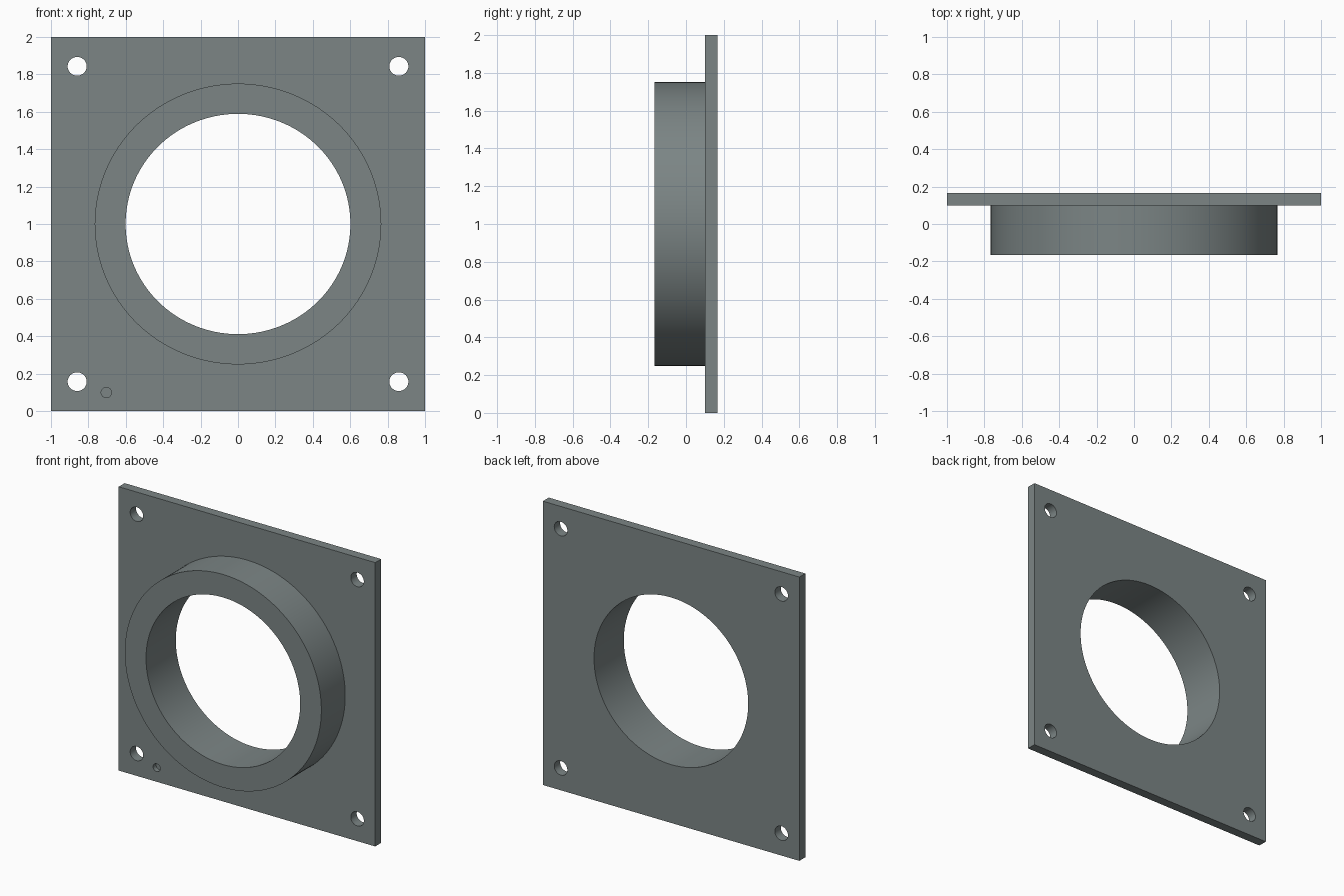
import bpy, math
from mathutils import Matrix

if "Cube" in bpy.data.objects:
    bpy.data.objects.remove(bpy.data.objects["Cube"])

BACK, PLATE_FRONT, COLLAR_FRONT = 0.166, 0.10, -0.166
CZ = 1.0
SQUASH = 0.98          # height to width ratio of the round features

grey = bpy.data.materials.new("slate grey")
grey.diffuse_color = (0.20, 0.235, 0.235, 1)
grey.use_nodes = True
grey.node_tree.nodes["Principled BSDF"].inputs["Base Color"].default_value = grey.diffuse_color


def finish(name, mesh_owner):
    mesh_owner.name = name
    mesh_owner.data.materials.append(grey)
    return mesh_owner


def disc(name, x, z, r, y0, y1, sides):
    """Cylinder along y, slightly flattened in z."""
    bpy.ops.mesh.primitive_cylinder_add(vertices=sides, radius=r, depth=y1 - y0)
    ob = bpy.context.object
    ob.data.transform(Matrix.Translation((x, (y0 + y1) / 2, z))
                      @ Matrix.Diagonal((1, 1, SQUASH, 1))
                      @ Matrix.Rotation(math.pi / 2, 4, 'X'))
    return finish(name, ob)


def combine(target, tool, operation):
    mod = target.modifiers.new(operation.title(), 'BOOLEAN')
    mod.operation = operation
    mod.solver = 'EXACT'
    mod.object = tool
    bpy.context.view_layer.objects.active = target
    bpy.ops.object.modifier_apply(modifier=mod.name)
    bpy.data.objects.remove(tool)


# Square mounting plate
bpy.ops.mesh.primitive_cube_add(size=1)
plate = bpy.context.object
plate.data.transform(Matrix.Translation((0, (BACK + PLATE_FRONT) / 2, CZ))
                     @ Matrix.Diagonal((2, BACK - PLATE_FRONT, 2, 1)))
finish("flange_plate", plate)

# Raised round collar, sunk into the plate so the two fuse
combine(plate, disc("collar", 0, CZ, 0.766, COLLAR_FRONT, 0.13, 128), 'UNION')

# Central bore
combine(plate, disc("bore", 0, CZ, 0.601, -0.4, 0.4, 128), 'DIFFERENCE')

# Four corner bolt holes
for sx in (-1, 1):
    for sz in (-1, 1):
        combine(plate, disc("bolt_hole", sx * 0.86, CZ + sz * 0.843, 0.051,
                            0, 0.4, 48), 'DIFFERENCE')

# Small blind locating hole in the front face
combine(plate, disc("locating_hole", -0.704, 0.099, 0.028, 0, 0.133, 32), 'DIFFERENCE')

# Smooth round walls, crisp edges
bpy.ops.object.select_all(action='DESELECT')
plate.select_set(True)
bpy.context.view_layer.objects.active = plate
bpy.ops.object.shade_smooth_by_angle(angle=math.radians(30))
